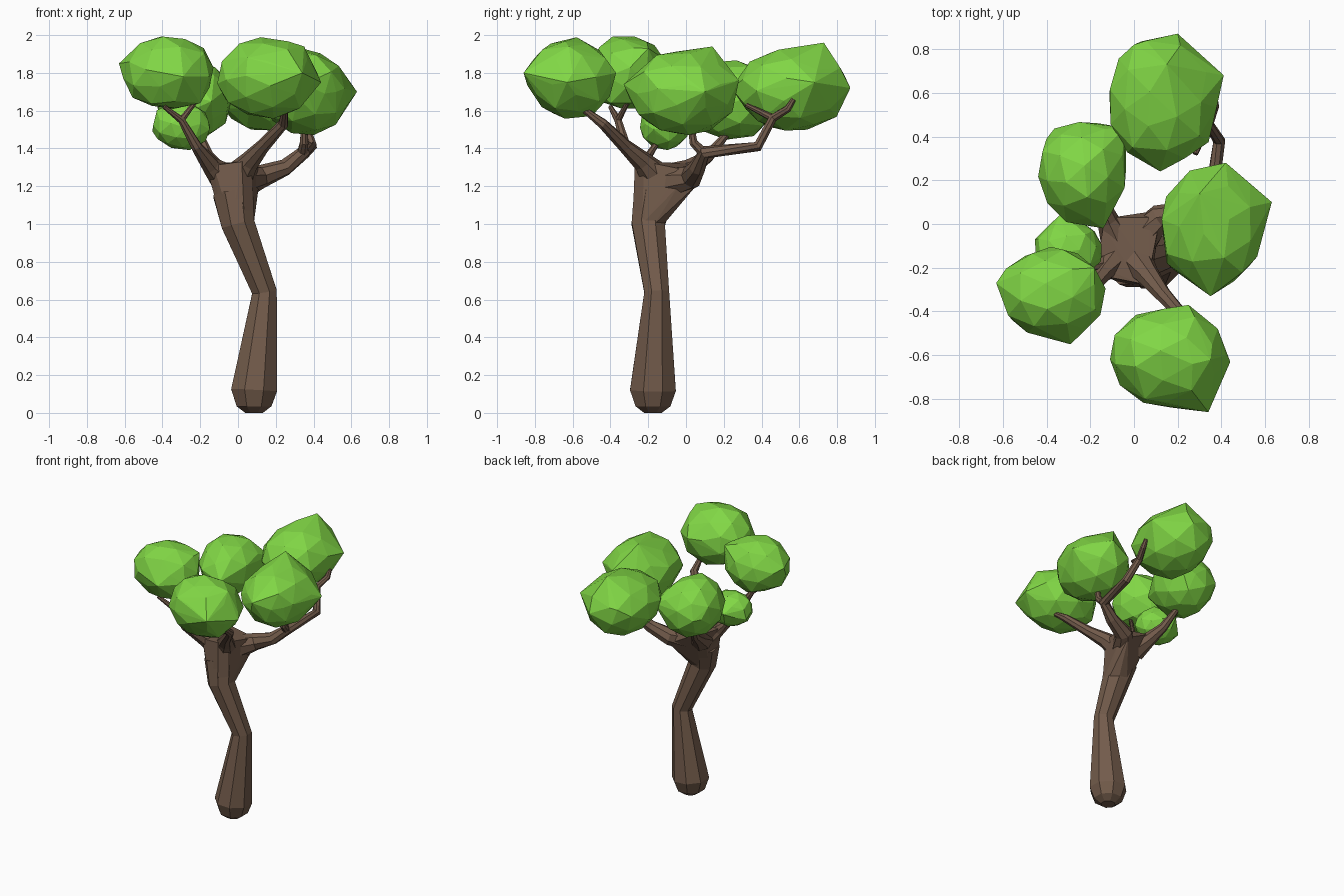
import bpy, bmesh, math, random
from mathutils import Vector, Euler

random.seed(4)


def material(name, color):
    m = bpy.data.materials.new(name)
    m.diffuse_color = color
    return m


BARK = material("bark", (0.17, 0.105, 0.07, 1))
LEAF = material("leaf", (0.22, 0.68, 0.06, 1))


def finish(name, bm, mat):
    bmesh.ops.recalc_face_normals(bm, faces=bm.faces)
    me = bpy.data.meshes.new(name)
    bm.to_mesh(me)
    bm.free()
    me.materials.append(mat)
    ob = bpy.data.objects.new(name, me)
    bpy.context.collection.objects.link(ob)
    return ob


def hull(name, points, mat):
    """Faceted convex solid around a set of points."""
    bm = bmesh.new()
    for p in points:
        bm.verts.new(p)
    bmesh.ops.convex_hull(bm, input=bm.verts[:])
    bmesh.ops.delete(bm, geom=[v for v in bm.verts if not v.link_faces], context='VERTS')
    return finish(name, bm, mat)


def limb(name, path, sides=8):
    """Closed faceted tube through (x, y, z, radius) points."""
    bm = bmesh.new()
    pts = [Vector(p[:3]) for p in path]
    rings = []
    for i, p in enumerate(pts):
        t = Vector()
        if i > 0:
            t += (p - pts[i - 1]).normalized()
        if i < len(pts) - 1:
            t += (pts[i + 1] - p).normalized()
        q = Vector((0, 0, 1)).rotation_difference(t.normalized())
        r = path[i][3]
        ring = []
        for k in range(sides):
            a = 2 * math.pi * (k + 0.5) / sides
            ring.append(bm.verts.new(p + q @ Vector((r * math.cos(a), r * math.sin(a), 0))))
        rings.append(ring)
    for a, b in zip(rings, rings[1:]):
        for k in range(sides):
            n = (k + 1) % sides
            bm.faces.new((a[k], a[n], b[n], b[k]))
    bm.faces.new(rings[0][::-1])
    bm.faces.new(rings[-1])
    return finish(name, bm, BARK)


def clump(name, lo, hi, corners, n=2.08):
    """Irregular faceted ball filling a box, plus a few protruding corners."""
    lo, hi = Vector(lo), Vector(hi)
    mid, half = (lo + hi) / 2, (hi - lo) / 2
    src = bmesh.new()
    bmesh.ops.create_icosphere(src, subdivisions=2, radius=1)
    rot = Euler([random.uniform(0, 3) for _ in range(3)]).to_matrix()
    pts = []
    for v in src.verts:
        p = rot @ v.co
        p *= random.uniform(0.94, 1.03) / sum(abs(c) ** n for c in p) ** (1 / n)
        co = mid + Vector(p[i] * half[i] for i in range(3))
        pts.append([min(max(co[i], lo[i]), hi[i]) for i in range(3)])
    src.free()
    return hull(name, pts + corners, LEAF)


# Crooked trunk, flaring at the foot and towards the crown
limb("trunk", [(0.085, -0.175, 0, 0.05), (0.085, -0.175, 0.035, 0.1),
               (0.085, -0.175, 0.12, 0.131), (0.14, -0.155, 0.64, 0.071),
               (0.0, -0.2, 1.0, 0.095), (-0.025, -0.17, 1.16, 0.115)])

# Crown: flat-topped web that the branches grow from
crown = [(0.09 * math.cos(a), -0.2 + 0.09 * math.sin(a), 1.0)
         for a in (math.pi * (k + 0.5) / 4 for k in range(8))]
crown += [(0.02, -0.27, 1.33), (0.07, -0.22, 1.33), (-0.13, -0.24, 1.31),
          (-0.17, -0.19, 1.31), (-0.14, -0.01, 1.32), (-0.1, 0.03, 1.32),
          (0.07, 0.03, 1.29), (0.11, -0.02, 1.29), (0.1, 0.06, 1.21), (0.11, -0.04, 1.2)]
hull("crown", crown, BARK)

# Branches
limb("front_branch", [(0.0, -0.16, 1.25, 0.085), (0.06, -0.23, 1.33, 0.055),
                      (0.13, -0.32, 1.41, 0.038), (0.24, -0.44, 1.53, 0.028),
                      (0.25, -0.56, 1.62, 0.014)])
limb("left_branch", [(-0.07, -0.14, 1.24, 0.085), (-0.145, -0.22, 1.31, 0.05),
                     (-0.22, -0.32, 1.41, 0.03), (-0.3, -0.36, 1.55, 0.02),
                     (-0.39, -0.4, 1.62, 0.012)])
limb("left_twig", [(-0.3, -0.36, 1.55, 0.018), (-0.23, -0.31, 1.64, 0.012)])
limb("small_branch", [(-0.14, -0.18, 1.29, 0.045), (-0.2, -0.2, 1.36, 0.022),
                      (-0.24, -0.16, 1.42, 0.016), (-0.28, -0.13, 1.5, 0.01)])
limb("back_left_branch", [(-0.07, -0.08, 1.24, 0.085), (-0.12, 0.02, 1.295, 0.05),
                          (-0.16, 0.12, 1.36, 0.032), (-0.2, 0.21, 1.47, 0.02),
                          (-0.22, 0.26, 1.58, 0.012)])
limb("right_branch", [(0.02, -0.08, 1.22, 0.09), (0.12, 0.03, 1.25, 0.062),
                      (0.25, 0.06, 1.3, 0.045), (0.35, 0.1, 1.38, 0.035),
                      (0.39, 0.38, 1.41, 0.029), (0.34, 0.46, 1.56, 0.024),
                      (0.37, 0.54, 1.61, 0.02), (0.37, 0.57, 1.66, 0.014)])
limb("right_twig", [(0.34, 0.1, 1.37, 0.03), (0.35, 0.04, 1.43, 0.024),
                    (0.35, 0.02, 1.56, 0.015)])
limb("back_twig", [(0.34, 0.46, 1.56, 0.02), (0.28, 0.32, 1.63, 0.012)])

# Foliage clumps
clump("back_foliage", (-0.12, 0.27, 1.49), (0.39, 0.86, 1.94),
      [(0.2, 0.87, 1.72), (0.41, 0.68, 1.75), (0.34, 0.43, 1.75),
       (0.12, 0.24, 1.72), (0.15, 0.73, 1.96), (0.0, 0.82, 1.78)])
clump("back_left_foliage", (-0.44, 0.0, 1.44), (-0.03, 0.48, 1.88),
      [(-0.04, 0.44, 1.7), (-0.14, -0.02, 1.65), (-0.4, 0.39, 1.65)])
clump("small_foliage", (-0.46, -0.25, 1.39), (-0.14, 0.02, 1.65),
      [(-0.34, 0.04, 1.54), (-0.15, -0.17, 1.5)])
clump("left_foliage", (-0.61, -0.52, 1.6), (-0.13, -0.1, 2.0),
      [(-0.63, -0.27, 1.85), (-0.29, -0.55, 1.78), (-0.18, -0.2, 1.93),
       (-0.2, -0.4, 1.64)])
clump("front_foliage", (-0.11, -0.84, 1.55), (0.42, -0.38, 1.99),
      [(0.34, -0.86, 1.8), (0.44, -0.63, 1.75), (0.25, -0.37, 1.8),
       (0.35, -0.62, 1.94), (0.05, -0.8, 1.88)])
clump("right_foliage", (0.12, -0.3, 1.47), (0.6, 0.27, 1.92),
      [(0.63, 0.1, 1.7), (0.35, -0.33, 1.74), (0.42, 0.28, 1.76),
       (0.3, 0.14, 1.94), (0.15, -0.18, 1.7), (0.52, -0.2, 1.7)])
